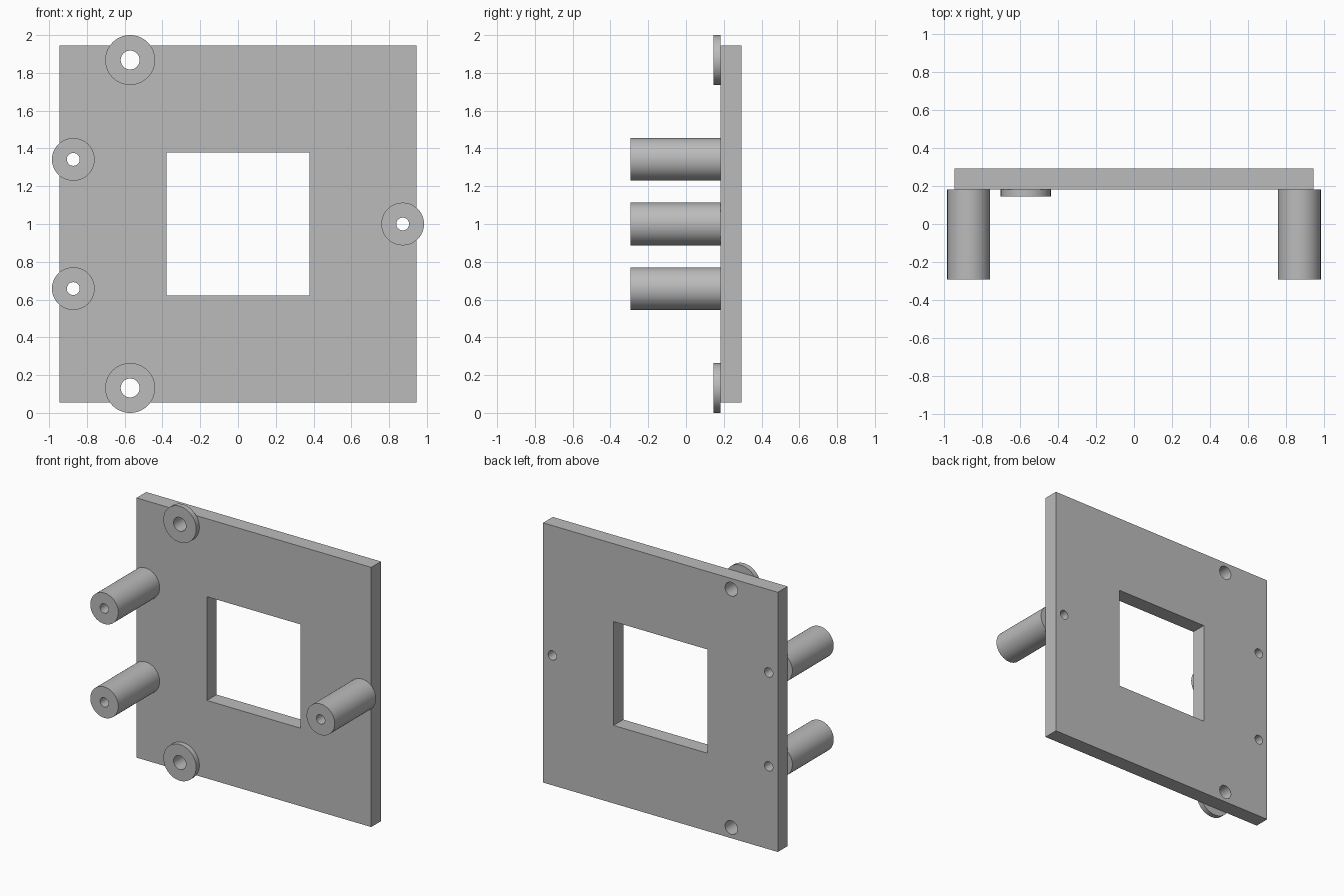
import bpy, bmesh, math
from mathutils import Matrix

cube = bpy.data.objects.get("Cube")
if cube:
    bpy.data.objects.remove(cube, do_unlink=True)

grey = bpy.data.materials.new("matte grey")
grey.use_nodes = True
COLOUR = (0.5, 0.5, 0.5, 1)
grey.diffuse_color = COLOUR
grey.node_tree.nodes["Principled BSDF"].inputs["Base Color"].default_value = COLOUR

SEG = 64
FRONT, PLATE, WASHER, BACK = -0.294, 0.182, 0.145, 0.294
MID = 1.0

# name, x, z, outer radius, hole radius, front y
FITTINGS = [
    ("upper_right_standoff", -0.872, MID + 0.342, 0.113, 0.034, FRONT),
    ("lower_right_standoff", -0.872, MID - 0.342, 0.113, 0.034, FRONT),
    ("left_standoff", 0.872, MID, 0.113, 0.034, FRONT),
    ("top_washer", -0.571, MID + 0.868, 0.132, 0.050, WASHER),
    ("bottom_washer", -0.571, MID - 0.868, 0.132, 0.050, WASHER),
]


def new_object(name, bm):
    bmesh.ops.recalc_face_normals(bm, faces=bm.faces)
    mesh = bpy.data.meshes.new(name)
    bm.to_mesh(mesh)
    bm.free()
    mesh.materials.append(grey)
    ob = bpy.data.objects.new(name, mesh)
    bpy.context.collection.objects.link(ob)
    return ob


def add_box(bm, half, y0, y1):
    m = Matrix.Translation((0, (y0 + y1) / 2, MID)) @ Matrix.Diagonal((2 * half, y1 - y0, 2 * half, 1))
    bmesh.ops.create_cube(bm, size=1, matrix=m)


def add_rod(bm, x, z, r, y0, y1):
    m = Matrix.Translation((x, (y0 + y1) / 2, z)) @ Matrix.Rotation(math.pi / 2, 4, "X")
    bmesh.ops.create_cone(bm, cap_ends=True, segments=SEG, radius1=r, radius2=r, depth=y1 - y0, matrix=m)


def smooth(ob):
    bpy.ops.object.select_all(action="DESELECT")
    ob.select_set(True)
    bpy.context.view_layer.objects.active = ob
    bpy.ops.object.shade_smooth_by_angle(angle=math.radians(30))


def tube(name, x, z, r_out, r_in, y0, y1):
    """Hollow cylinder along y: a rectangle section swept round the axis."""
    bm = bmesh.new()
    rings = []
    for r, y in ((r_out, y0), (r_out, y1), (r_in, y1), (r_in, y0)):
        rings.append([bm.verts.new((x + r * math.cos(2 * math.pi * i / SEG), y,
                                    z + r * math.sin(2 * math.pi * i / SEG))) for i in range(SEG)])
    for k in range(4):
        a, b = rings[k], rings[(k + 1) % 4]
        for i in range(SEG):
            j = (i + 1) % SEG
            bm.faces.new((a[i], a[j], b[j], b[i]))
    smooth(new_object(name, bm))


# Square mounting plate
bm = bmesh.new()
add_box(bm, 0.946, PLATE, BACK)
plate = new_object("mounting_plate", bm)

# Cutter for the central window and the screw holes
bm = bmesh.new()
add_box(bm, 0.378, PLATE - 0.1, BACK + 0.1)
for _, x, z, _, r_in, _ in FITTINGS:
    add_rod(bm, x, z, r_in, PLATE - 0.1, BACK + 0.1)
cutter = new_object("hole_cutter", bm)
cutter.hide_render = True

cut = plate.modifiers.new("holes", "BOOLEAN")
cut.operation = "DIFFERENCE"
cut.solver = "EXACT"
cut.object = cutter
bpy.context.view_layer.objects.active = plate
bpy.ops.object.modifier_apply(modifier=cut.name)
bpy.data.objects.remove(cutter, do_unlink=True)
smooth(plate)

# Standoffs and washers on the front of the plate
for name, x, z, r_out, r_in, y0 in FITTINGS:
    tube(name, x, z, r_out, r_in, y0, PLATE)
